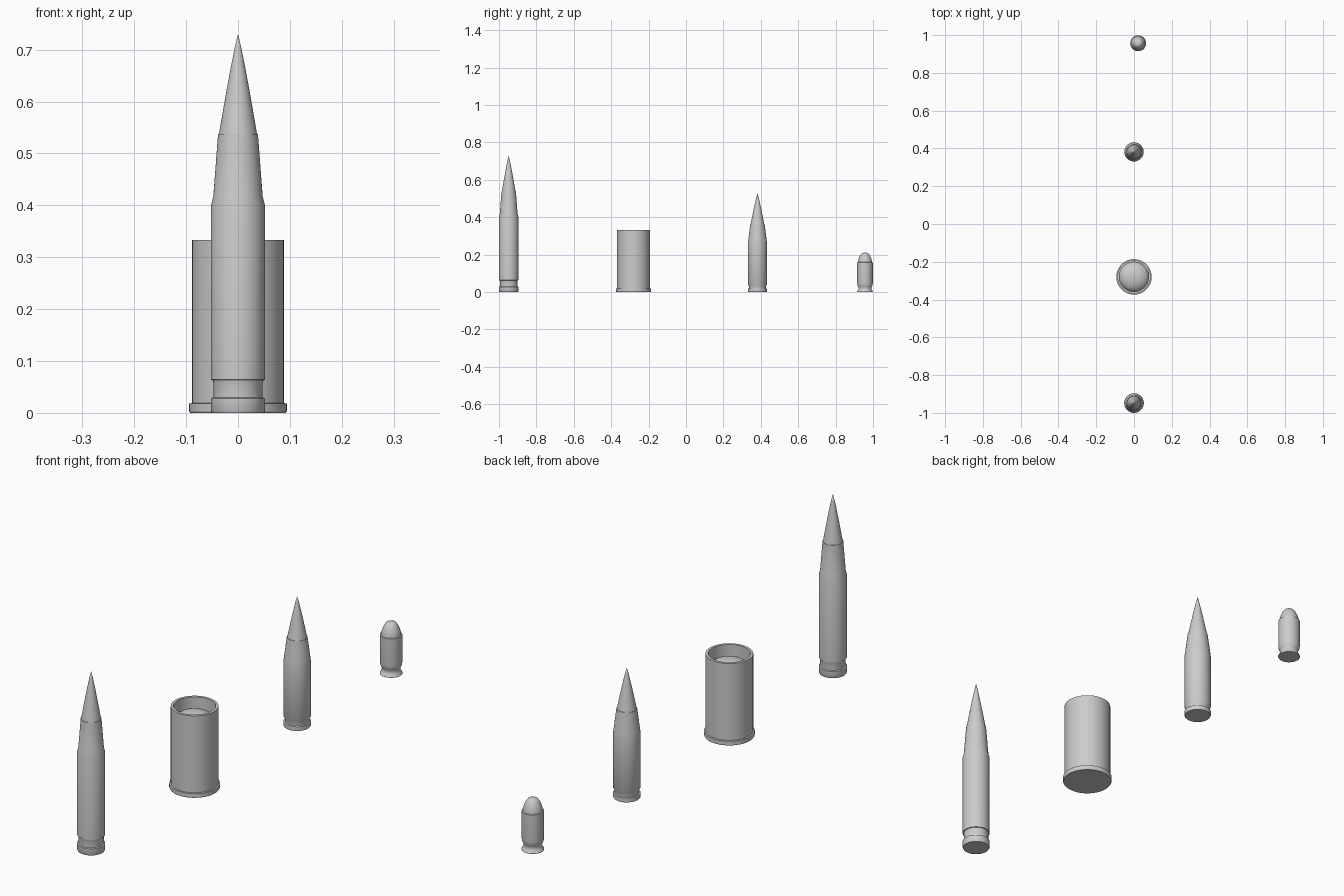
import bpy, bmesh, math

if "Cube" in bpy.data.objects:
    bpy.data.objects.remove(bpy.data.objects["Cube"])

SEGMENTS = 48


def lathe(name, profile, x, y):
    """Revolve an (r, z) profile around a vertical axis at x, y."""
    bm = bmesh.new()
    rings = []
    for r, z in profile:
        if r == 0:
            rings.append([bm.verts.new((0, 0, z))])
        else:
            angles = [2 * math.pi * i / SEGMENTS for i in range(SEGMENTS)]
            rings.append([bm.verts.new((r * math.cos(a), r * math.sin(a), z)) for a in angles])
    for low, high in zip(rings, rings[1:]):
        for i in range(SEGMENTS):
            j = (i + 1) % SEGMENTS
            if len(low) == 1:
                bm.faces.new((low[0], high[j], high[i]))
            elif len(high) == 1:
                bm.faces.new((low[i], low[j], high[0]))
            else:
                bm.faces.new((low[i], low[j], high[j], high[i]))
    bmesh.ops.recalc_face_normals(bm, faces=bm.faces)
    mesh = bpy.data.meshes.new(name)
    bm.to_mesh(mesh)
    bm.free()
    obj = bpy.data.objects.new(name, mesh)
    obj.location = (x, y, 0)
    bpy.context.collection.objects.link(obj)
    bpy.ops.object.select_all(action='DESELECT')
    obj.select_set(True)
    bpy.context.view_layer.objects.active = obj
    bpy.ops.object.shade_smooth_by_angle(angle=math.radians(30))
    return obj


def pointed_tip(r, z0, z1, power=0.88, steps=8):
    """Slightly bowed cone from radius r at z0 to a point at z1."""
    pts = [(r * (1 - i / steps) ** power, z0 + (z1 - z0) * i / steps) for i in range(steps)]
    return pts + [(0, z1)]


# Large rifle round: bottlenecked case and pointed bullet
lathe("large_rifle_case", [
    (0, 0), (0.050, 0), (0.052, 0.004), (0.052, 0.028), (0.047, 0.030),
    (0.047, 0.055), (0.049, 0.063), (0.052, 0.064), (0.052, 0.400),
    (0.0475, 0.418), (0.0385, 0.537), (0.036, 0.537)], 0, -0.948)
lathe("large_rifle_bullet", pointed_tip(0.037, 0.535, 0.73), 0, -0.948)

# Wide shell: rimmed open tube with a recessed domed wad
lathe("shell_tube", [
    (0, 0), (0.092, 0), (0.094, 0.003), (0.094, 0.018), (0.0885, 0.019),
    (0.0885, 0.333), (0.078, 0.333), (0.078, 0.268)], 0, -0.28)
dome = [(0.078 * math.cos(a), 0.268 + 0.042 * math.sin(a))
        for a in (math.pi / 2 * i / 8 for i in range(8))]
lathe("shell_wad", dome + [(0, 0.31)], 0, -0.28)

# Small rifle round
lathe("small_rifle_case", [
    (0, 0), (0.049, 0), (0.051, 0.003), (0.051, 0.018), (0.046, 0.020),
    (0.046, 0.032), (0.051, 0.041), (0.051, 0.262), (0.049, 0.278),
    (0.0385, 0.362), (0.036, 0.362)], 0, 0.382)
lathe("small_rifle_bullet", pointed_tip(0.037, 0.36, 0.528), 0, 0.382)

# Pistol round: flared base and rounded bullet with a small flat nose
lathe("pistol_case", [
    (0, 0), (0.042, 0), (0.042, 0.003), (0.036, 0.012), (0.034, 0.020),
    (0.036, 0.027), (0.040, 0.036), (0.0415, 0.046), (0.0415, 0.158),
    (0.037, 0.160)], 0.022, 0.957)
lathe("pistol_bullet", [
    (0.038, 0.157), (0.036, 0.170), (0.032, 0.183), (0.026, 0.196),
    (0.019, 0.206), (0.012, 0.210), (0, 0.211)], 0.022, 0.957)
